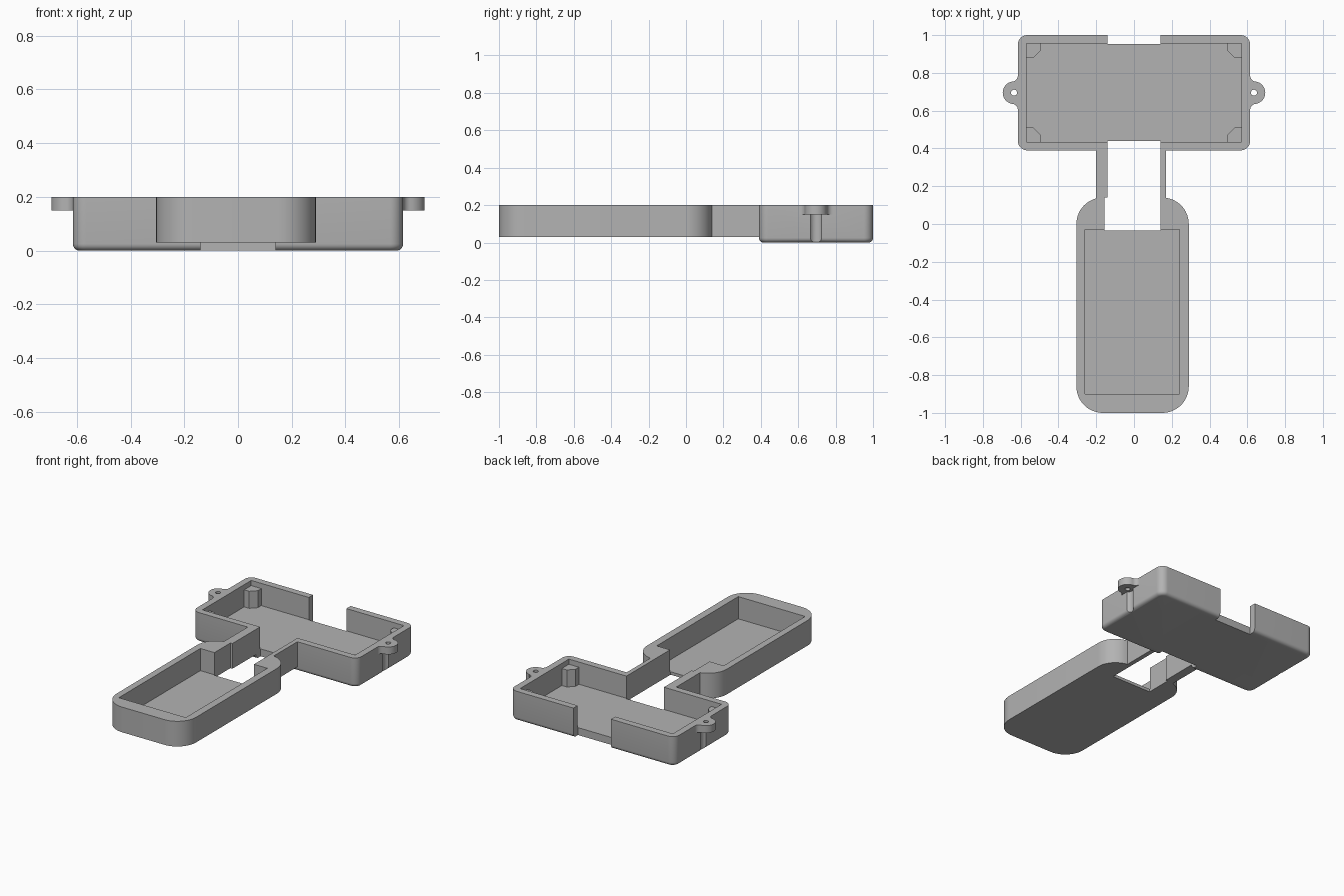
import bpy, bmesh
from math import cos, sin, radians

if "Cube" in bpy.data.objects:
    bpy.data.objects.remove(bpy.data.objects["Cube"], do_unlink=True)

grey = bpy.data.materials.new("plain grey")
grey.use_nodes = True
grey.diffuse_color = (0.45, 0.45, 0.45, 1)
grey.node_tree.nodes["Principled BSDF"].inputs["Base Color"].default_value = (0.45, 0.45, 0.45, 1)


def arc(cx, cy, r, start, end, steps=12):
    """Points along an arc, angles in degrees."""
    angles = [radians(start + (end - start) * i / steps) for i in range(steps + 1)]
    return [(cx + r * cos(a), cy + r * sin(a)) for a in angles]


def rect(x0, x1, y0, y1):
    return [(x0, y0), (x1, y0), (x1, y1), (x0, y1)]


def rounded(x0, x1, y0, y1, r):
    return (arc(x0 + r, y0 + r, r, 180, 270) + arc(x1 - r, y0 + r, r, 270, 360)
            + arc(x1 - r, y1 - r, r, 0, 90) + arc(x0 + r, y1 - r, r, 90, 180))


def prism(name, outline, z0, z1, bottom_round=0):
    """Extrude a flat outline from z0 to z1, optionally rounding the bottom rim."""
    bm = bmesh.new()
    base = bm.faces.new([bm.verts.new((x, y, z0)) for x, y in outline])
    top = bmesh.ops.extrude_face_region(bm, geom=[base], use_keep_orig=True)["geom"]
    for v in top:
        if isinstance(v, bmesh.types.BMVert):
            v.co.z = z1
    bmesh.ops.recalc_face_normals(bm, faces=bm.faces)
    if bottom_round:
        rim = [e for e in bm.edges if all(v.co.z < z0 + 1e-5 for v in e.verts)]
        bmesh.ops.bevel(bm, geom=rim, offset=bottom_round, segments=5,
                        profile=0.5, affect='EDGES')
    mesh = bpy.data.meshes.new(name)
    bm.to_mesh(mesh)
    bm.free()
    mesh.materials.append(grey)
    obj = bpy.data.objects.new(name, mesh)
    bpy.context.collection.objects.link(obj)
    return obj


def activate(obj):
    bpy.ops.object.select_all(action='DESELECT')
    obj.select_set(True)
    bpy.context.view_layer.objects.active = obj


def cut(obj, outline, z0, z1):
    """Subtract a prism from an object."""
    cutter = prism("cutter", outline, z0, z1)
    cutter.hide_render = True
    mod = obj.modifiers.new("cut", 'BOOLEAN')
    mod.operation, mod.solver, mod.object = 'DIFFERENCE', 'EXACT', cutter
    activate(obj)
    bpy.ops.object.modifier_apply(modifier=mod.name)
    bpy.data.objects.remove(cutter, do_unlink=True)


TOP, FLOOR, EAR_Z, EAR_X, EAR_Y = 0.2, 0.05, 0.15, 0.635, 0.695

# Wide rear box with a cavity and an opening in the front and back walls
box = prism("rear_box", rounded(-0.615, 0.615, 0.39, 1.0, 0.05), 0, TOP, 0.025)
cut(box, rect(-0.57, 0.57, 0.435, 0.955), FLOOR, 0.3)
cut(box, rect(-0.14, 0.14, 0.3, 0.44), -0.1, 0.3)
cut(box, rect(-0.14, 0.14, 0.952, 1.1), -0.1, 0.3)
parts = [box]

# Long front tray with two arms reaching back to the box
outline = (arc(-0.165, -0.86, 0.14, 180, 270) + arc(0.15, -0.86, 0.14, 270, 360)
           + arc(0.15, 0, 0.14, 0, 82)
           + [(0.17, 0.39), (0.14, 0.39), (0.14, -0.035), (-0.155, -0.035),
              (-0.155, 0.14), (-0.14, 0.14), (-0.14, 0.39), (-0.2, 0.39)]
           + arc(-0.165, 0, 0.14, 104.5, 180))
tray = prism("front_tray", outline, 0.03, TOP)
cut(tray, rect(-0.26, 0.24, -0.9, -0.03), FLOOR, 0.3)
parts.append(tray)

for side, label in ((1, "left"), (-1, "right")):
    # Screw ear blended into the side wall, with a hole and a clearance groove below
    ear_outline = (arc(0.646, EAR_Y + 0.09, 0.031, 180, 263)
                   + arc(EAR_X, EAR_Y, 0.06, 83, -83, 20)
                   + arc(0.646, EAR_Y - 0.09, 0.031, 97, 180))
    ear = prism(label + "_ear", [(side * x, y) for x, y in ear_outline], EAR_Z, TOP)
    cut(ear, arc(side * EAR_X, EAR_Y, 0.016, 0, 345, 23), 0.1, 0.3)
    cut(box, arc(side * EAR_X, EAR_Y, 0.036, 0, 345, 23), -0.1, EAR_Z)
    parts.append(ear)

    # Chamfered posts in the cavity corners
    for end, where in ((1, "back"), (-1, "front")):
        post = [(0, 0), (0.075, 0), (0.075, 0.037), (0.037, 0.075), (0, 0.075)]
        points = [(side * (0.57 - x), 0.695 + end * (0.26 - y)) for x, y in post]
        parts.append(prism(f"{where}_{label}_post", points, FLOOR, 0.165))

for part in parts:
    activate(part)
    bpy.ops.object.shade_smooth_by_angle(angle=radians(30))
